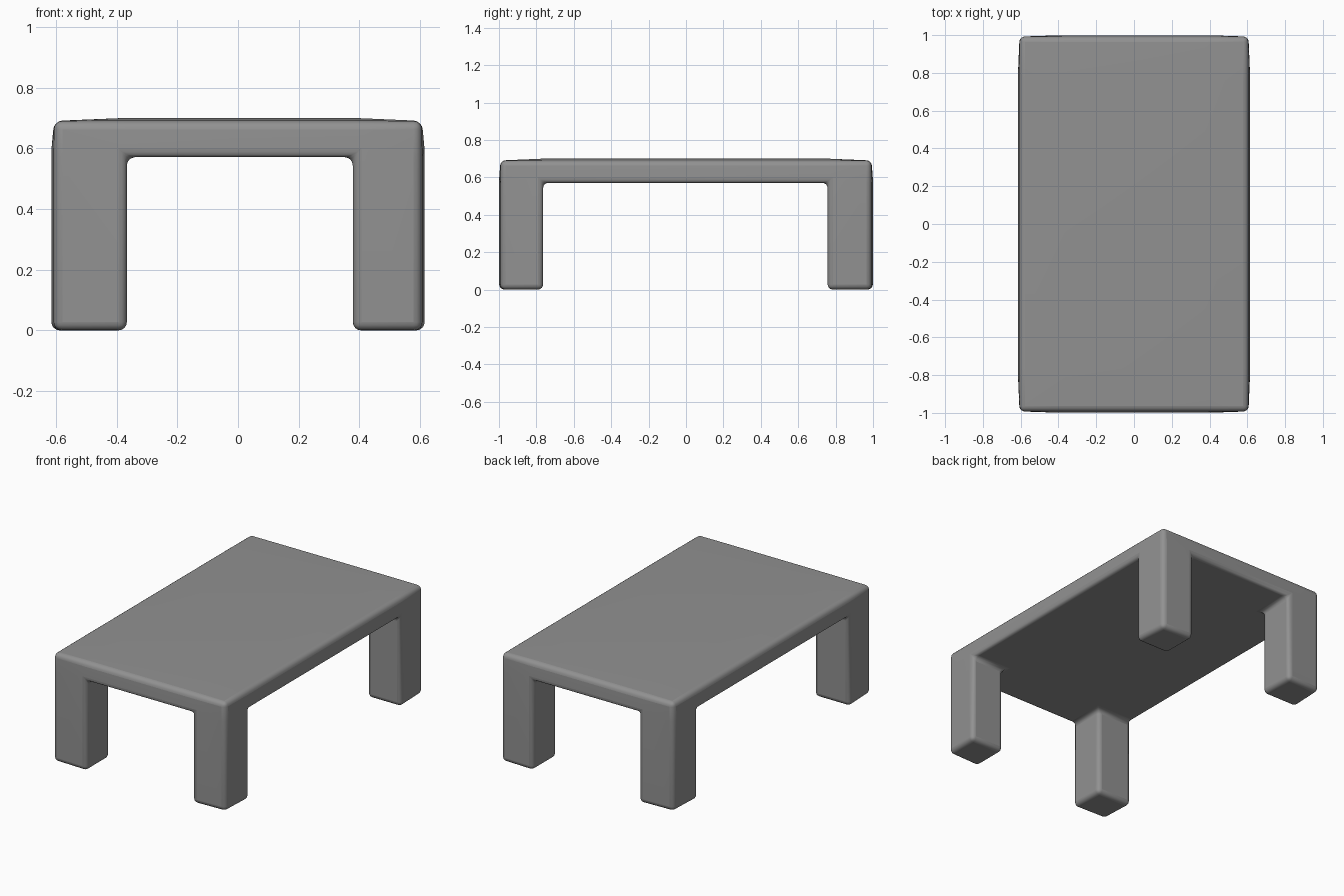
import bpy, bmesh, math

if "Cube" in bpy.data.objects:
    bpy.data.objects.remove(bpy.data.objects["Cube"])

# Cage grid lines: outer edges, leg inner faces, underside and top
XS = (-0.616, -0.366, 0.378, 0.616)
YS = (-1.0, -0.764, 0.757, 1.0)
ZS = (0.0, 0.571, 0.70)
SOFT = 0.010  # outer edges sag inward slightly for a pillowy look

bm = bmesh.new()
verts = {}


def vert(i, j, k):
    if (i, j, k) not in verts:
        ox, oy, oz = i in (0, 3), j in (0, 3), k == 2
        x, y, z = XS[i], YS[j], ZS[k]
        if ox and (oy or oz):
            x -= math.copysign(SOFT, x)
        if oy and (ox or oz):
            y -= math.copysign(SOFT * 0.8, y)
        if oz and (ox or oy):
            z -= SOFT
        verts[i, j, k] = bm.verts.new((x, y, z))
    return verts[i, j, k]


# Solid cells: a full slab on top, only the four corners below
solid = {(i, j, k) for i in range(3) for j in range(3) for k in range(2)
         if k == 1 or (i != 1 and j != 1)}

# Skin every cell side that has no solid neighbour
for cell in solid:
    for axis in range(3):
        for side in (0, 1):
            near = list(cell)
            near[axis] += 2 * side - 1
            if tuple(near) in solid:
                continue
            a, b = (axis + 1) % 3, (axis + 2) % 3
            loop = []
            for da, db in ((0, 0), (1, 0), (1, 1), (0, 1)):
                c = list(cell)
                c[axis] += side
                c[a] += da
                c[b] += db
                loop.append(vert(*c))
            bm.faces.new(loop if side else loop[::-1])

mesh = bpy.data.meshes.new("table")
bm.to_mesh(mesh)
bm.free()
table = bpy.data.objects.new("table", mesh)
bpy.context.collection.objects.link(table)

# Dark grey finish
finish = bpy.data.materials.new("dark_grey")
finish.diffuse_color = (0.285, 0.285, 0.285, 1.0)
finish.use_nodes = True
finish.node_tree.nodes["Principled BSDF"].inputs["Base Color"].default_value = finish.diffuse_color
mesh.materials.append(finish)

# Rounded edges
bevel = table.modifiers.new("rounding", 'BEVEL')
bevel.width = 0.028
bevel.segments = 4
bevel.limit_method = 'ANGLE'
bevel.angle_limit = math.radians(40)

bpy.context.view_layer.objects.active = table
table.select_set(True)
bpy.ops.object.shade_smooth_by_angle(angle=math.radians(40))
